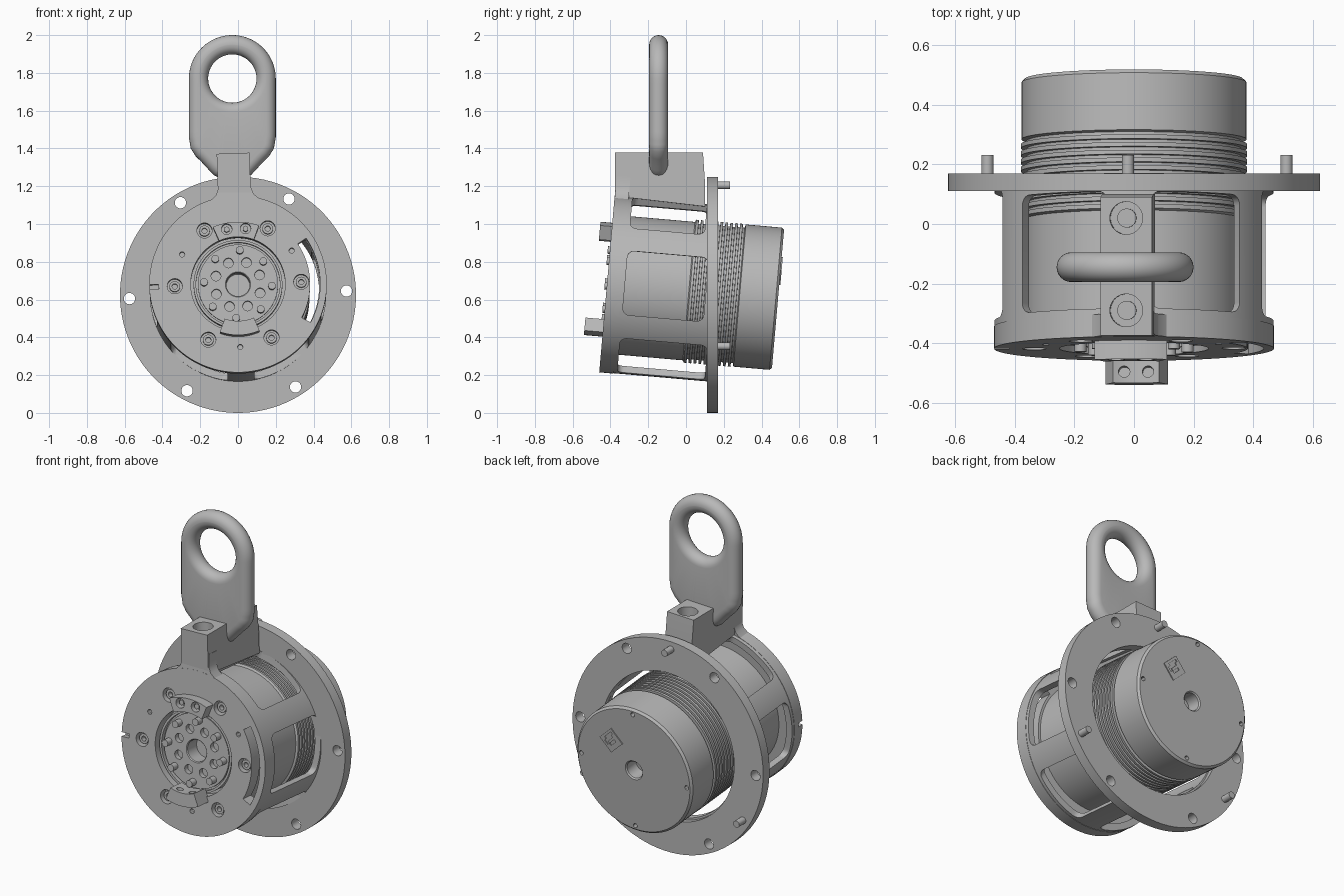
import bpy, bmesh, random
from math import sin, cos, pi, radians, atan2, hypot, ceil
from mathutils import Matrix, Vector

if "Cube" in bpy.data.objects:
    bpy.data.objects.remove(bpy.data.objects["Cube"])
random.seed(4)

grey = bpy.data.materials.new("machined_grey")
grey.use_nodes = True
COLOUR = (0.48, 0.48, 0.48, 1)
grey.diffuse_color = COLOUR
grey.node_tree.nodes["Principled BSDF"].inputs["Base Color"].default_value = COLOUR

# Frames: the drive is tilted and rolled, the flange and hanger only rolled
ROLL = Matrix.Rotation(radians(-2), 4, 'Y')
DRIVE = Matrix.Translation((0, 0, 0.646)) @ Matrix.Rotation(radians(-5), 4, 'X') @ ROLL
FLANGE = Matrix.Translation((0, 0, 0.625)) @ ROLL
SWAP = Matrix(((1, 0, 0, 0), (0, 0, 1, 0), (0, 1, 0, 0), (0, 0, 0, 1)))  # extrude along y
SLOPE = 0.087


def make(name, bm):
    bmesh.ops.remove_doubles(bm, verts=bm.verts, dist=1e-5)
    bmesh.ops.recalc_face_normals(bm, faces=bm.faces)
    mesh = bpy.data.meshes.new(name)
    bm.to_mesh(mesh)
    bm.free()
    mesh.materials.append(grey)
    ob = bpy.data.objects.new(name, mesh)
    bpy.context.collection.objects.link(ob)
    return ob


def finish(ob, frame, cutter=None):
    bpy.ops.object.select_all(action='DESELECT')
    bpy.context.view_layer.objects.active = ob
    ob.select_set(True)
    if cutter:
        tool = make("cutter", cutter)
        tool.hide_render = True
        mod = ob.modifiers.new("cut", 'BOOLEAN')
        mod.operation, mod.solver, mod.object = 'DIFFERENCE', 'EXACT', tool
        bpy.ops.object.modifier_apply(modifier=mod.name)
        bpy.data.objects.remove(tool)
    bpy.ops.object.shade_smooth_by_angle(angle=radians(30))
    ob.matrix_world = frame
    return ob


def lathe(profile, closed=False, n=96):
    # Revolve (radius, y) points around the y axis
    bm = bmesh.new()
    rings = [[bm.verts.new((r * cos(2 * pi * i / n), y, r * sin(2 * pi * i / n)))
              for i in range(n)] if r > 0 else [bm.verts.new((0, y, 0))] * n
             for r, y in profile]
    pairs = list(zip(rings, rings[1:]))
    if closed:
        pairs.append((rings[-1], rings[0]))
    for a, b in pairs:
        for i in range(n):
            j = (i + 1) % n
            bm.faces.new(list(dict.fromkeys((a[i], a[j], b[j], b[i]))))
    return bm


def ring(r0, r1, y0, y1):
    return lathe([(r0, y0), (r1, y0), (r1, y1), (r0, y1)], True)


def cyl(bm, r, p0, p1, n=24):
    p0, p1 = Vector(p0), Vector(p1)
    d = p1 - p0
    mat = Matrix.Translation((p0 + p1) / 2) @ d.to_track_quat('Z', 'Y').to_matrix().to_4x4()
    bmesh.ops.create_cone(bm, cap_ends=True, segments=n, radius1=r, radius2=r,
                          depth=d.length, matrix=mat)


def prism(bm, pts, lo, hi, mat=SWAP):
    a, b = [[bm.verts.new(mat @ Vector((x, y, h))) for x, y in pts] for h in (lo, hi)]
    bm.faces.new(a)
    bm.faces.new(b)
    for i in range(len(pts)):
        j = (i + 1) % len(pts)
        bm.faces.new((a[i], a[j], b[j], b[i]))


def polar(r, deg, y=0):
    return Vector((r * cos(radians(deg)), y, r * sin(radians(deg))))


def arc(r, a0, a1, n=16):
    return [(r * cos(radians(a0 + (a1 - a0) * i / n)), r * sin(radians(a0 + (a1 - a0) * i / n)))
            for i in range(n + 1)]


def sector(r0, r1, a0, a1):
    return arc(r0, a0, a1) + arc(r1, a1, a0)


def rect(x0, x1, y0, y1):
    return [(x0, y0), (x1, y0), (x1, y1), (x0, y1)]


# Motor body with cooling ribs, bored rear face and front hub
profile = [(0, 0.40), (0.05, 0.40), (0.05, 0.482), (0.057, 0.489), (0.366, 0.489),
           (0.378, 0.477), (0.378, 0.285)]
for i in range(10):
    y = 0.28 - 0.026 * i
    profile += [(0.36, y), (0.36, y - 0.01), (0.38, y - 0.011), (0.38, y - 0.025)]
profile += [(0.368, 0.015), (0.368, -0.345), (0.235, -0.345), (0.235, -0.40), (0.222, -0.40),
            (0.222, -0.375), (0.212, -0.375), (0.212, -0.39), (0.067, -0.39), (0.062, -0.385),
            (0.062, -0.30), (0, -0.30)]
cuts = bmesh.new()
for k in range(4):
    cyl(cuts, 0.013, polar(0.345, 90 * k, 0.46), polar(0.345, 90 * k, 0.5), 12)
for k in range(8):
    cyl(cuts, 0.026, polar(0.125, 22 + 45 * k, -0.36), polar(0.125, 22 + 45 * k, -0.42), 20)
finish(make("motor_body", lathe(profile)), DRIVE, cuts)

# Hub pins
bm = bmesh.new()
for k in range(8):
    cyl(bm, 0.02, polar(0.18, 40 + 45 * k, -0.37), polar(0.18, 40 + 45 * k, -0.432), 20)
finish(make("hub_pins", bm), DRIVE)

# Patterned square tile on the rear face
bm = bmesh.new()
turn = Matrix.Rotation(radians(-45), 4, 'Y') @ SWAP
cell = 0.015
for i in range(7):
    for j in range(7):
        if i in (0, 6) or j in (0, 6) or random.random() < 0.5:
            x, y = 0.15 + i * cell, (j - 3.5) * cell
            prism(bm, rect(x, x + cell, y, y + cell), 0.487, 0.495, turn)
finish(make("rear_tile", bm), DRIVE)

# Front plate: screw counterbores, curved slot, side notch, pin holes
cuts = bmesh.new()
for k in range(6):
    cyl(cuts, 0.04, polar(0.335, 60 * k, -0.375), polar(0.335, 60 * k, -0.45), 28)
for a in (30, 150, 270):
    cyl(cuts, 0.014, polar(0.335, a, -0.38), polar(0.335, a, -0.45), 12)
prism(cuts, sector(0.382, 0.435, -30, 32), -0.5, -0.3)
prism(cuts, rect(-0.5, -0.42, -0.012, 0.012), -0.45, -0.385)
finish(make("front_plate", ring(0.25, 0.47, -0.42, -0.345)), DRIVE, cuts)

# Flared neck joining the plate to the hanger
bm = bmesh.new()
prism(bm, [(-0.14, 0.44), (0.14, 0.44), (0.1, 0.475), (0.087, 0.51), (0.087, 0.58),
           (-0.087, 0.58), (-0.087, 0.51), (-0.1, 0.475)], -0.419, -0.345)
finish(make("plate_neck", bm), DRIVE)

# Socket screws
bm = bmesh.new()
for k in range(6):
    c = polar(0.335, 60 * k)
    part = ring(0.014, 0.028, -0.405, -0.37)
    bmesh.ops.translate(part, verts=part.verts, vec=c)
    temp = bpy.data.meshes.new("temp")
    part.to_mesh(temp)
    part.free()
    bm.from_mesh(temp)
    bpy.data.meshes.remove(temp)
finish(make("plate_screws", bm), DRIVE)

# Cage: shell with six rounded windows, rear edge following the upright flange
shell = ring(0.43, 0.468, -0.35, 0.14)
for v in shell.verts:
    if v.co.y > 0:
        v.co.y -= SLOPE * v.co.z
cuts = bmesh.new()
for k in range(6):
    a = 60 * k
    end = 0.105 - SLOPE * 0.45 * sin(radians(a))
    pts = []
    for cx, cy, start in ((0.135, end - 0.035, 0), (-0.135, end - 0.035, 90),
                          (-0.135, -0.29, 180), (0.135, -0.29, 270)):
        pts += [(cx + x, cy + y) for x, y in arc(0.035, start, start + 90, 5)]
    prism(cuts, pts, 0.36, 0.55, Matrix.Rotation(radians(90 - a), 4, 'Y'))
finish(make("cage", shell), DRIVE, cuts)

# Upper and lower clamps on the hub rim
bm = bmesh.new()
prism(bm, sector(0.245, 0.325, 68, 112), -0.483, -0.41)
cuts = bmesh.new()
for x in (-0.05, 0.05):
    cyl(cuts, 0.028, (x, -0.44, 0.288), (x, -0.5, 0.288))
finish(make("upper_clamp", bm), DRIVE, cuts)
bm = bmesh.new()
for x in (-0.05, 0.05):
    cyl(bm, 0.016, (x, -0.43, 0.288), (x, -0.47, 0.288), 6)
finish(make("clamp_screws", bm), DRIVE)
bm = bmesh.new()
prism(bm, sector(0.205, 0.28, 248, 292), -0.518, -0.41)
cuts = bmesh.new()
for x in (-0.04, 0.04):
    cyl(cuts, 0.019, (x, -0.48, -0.1), (x, -0.48, -0.25))
finish(make("lower_clamp", bm), DRIVE, cuts)

# Mounting flange with six bolt holes and three rear pins
cuts = bmesh.new()
for k in range(6):
    cyl(cuts, 0.03, polar(0.575, 60 * k, 0.05), polar(0.575, 60 * k, 0.25))
finish(make("flange", ring(0.435, 0.625, 0.11, 0.17)), FLANGE, cuts)
bm = bmesh.new()
for a in (90, 210, 330):
    cyl(bm, 0.02, polar(0.58, a, 0.15), polar(0.58, a, 0.232))
finish(make("flange_pins", bm), FLANGE)

# Hanger block with two counterbored holes
bm = bmesh.new()
prism(bm, [(-0.375, 0.52), (0.1, 0.465), (0.1, 0.6), (0.09, 0.75), (-0.375, 0.75)],
      -0.087, 0.087, Matrix(((0, 0, 1, 0), (1, 0, 0, 0), (0, 1, 0, 0), (0, 0, 0, 1))))
cuts = bmesh.new()
for y in (-0.29, 0.02):
    cyl(cuts, 0.055, (0, y, 0.68), (0, y, 0.8), 32)
finish(make("hanger_block", bm), FLANGE, cuts)
bm = bmesh.new()
for y in (-0.29, 0.02):
    cyl(bm, 0.032, (0, y, 0.66), (0, y, 0.70))
finish(make("hanger_bolts", bm), FLANGE)

# Lifting eye: rounded section swept between the hole and the outer outline
side = [(-0.23, -0.31), (-0.22, -0.37), (-0.195, -0.41), (-0.16, -0.445), (-0.1, -0.51),
        (-0.07, -0.525)]
corners = arc(0.23, 0, 180, 40) + side + [(-x, z) for x, z in reversed(side)]
outer = []
for (x0, z0), (x1, z1) in zip(corners, corners[1:] + corners[:1]):
    n = max(1, ceil(hypot(x1 - x0, z1 - z0) / 0.03))
    outer += [Vector((x0 + (x1 - x0) * i / n, z0 + (z1 - z0) * i / n)) for i in range(n)]
R = 0.05
bm = bmesh.new()
loops = []
for i, p in enumerate(outer):
    t = (outer[(i + 1) % len(outer)] - outer[i - 1]).normalized()
    normal = Vector((t.y, -t.x))
    a = atan2(p.y, p.x)
    inward = -Vector((cos(a), sin(a)))
    loop = []
    for base, out, start in ((p, normal, -90), (-inward * 0.128, inward, 90)):
        for s in range(13):
            b = radians(-90 + 15 * s)
            q = base - out * R * (1 - cos(b))
            loop.append(bm.verts.new((q.x, R * sin(b) * (1 if start < 0 else -1), q.y)))
    loops.append(loop)
for a, b in zip(loops, loops[1:] + loops[:1]):
    for s in range(len(a)):
        u = (s + 1) % len(a)
        bm.faces.new((a[s], a[u], b[u], b[s]))
finish(make("lifting_eye", bm), Matrix.Translation((-0.03, -0.145, 1.77)))
